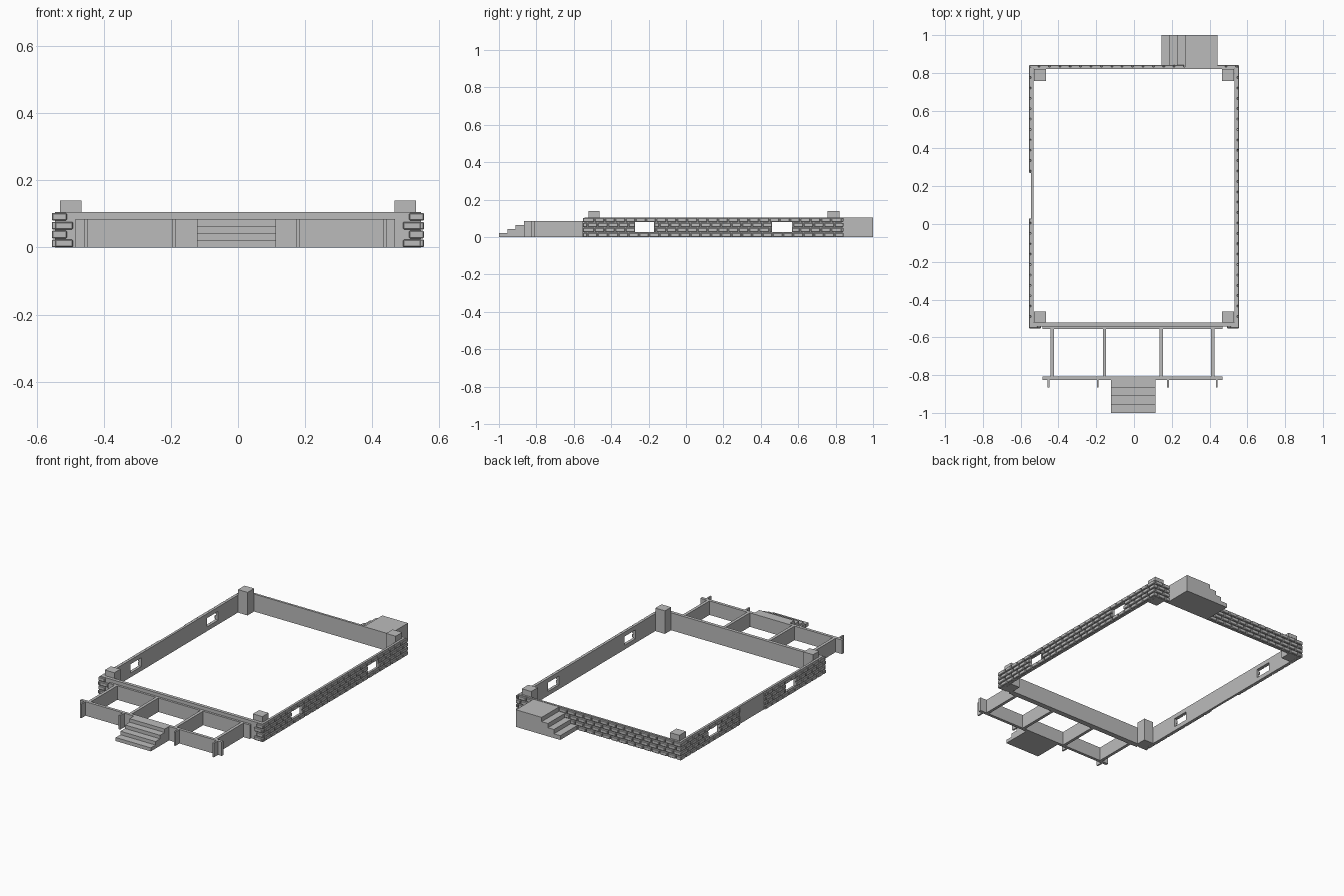
import bpy
import bmesh
from mathutils import Matrix, Vector

cube = bpy.data.objects.get("Cube")
if cube:
    bpy.data.objects.remove(cube, do_unlink=True)

stone = bpy.data.materials.new("stone_grey")
stone.use_nodes = True
GREY = (0.5, 0.5, 0.5, 1)
stone.diffuse_color = GREY
stone.node_tree.nodes["Principled BSDF"].inputs["Base Color"].default_value = GREY

# Overall sizes: wall core, brick face, course height
CORE_X, FRONT, BACK = 0.545, -0.542, 0.832
THICK, WALL_TOP, DECK_TOP = 0.02, 0.106, 0.085
PROUD, JOINT, BRICK = 0.01, 0.005, 0.055
COURSES = 4
ROW = WALL_TOP / COURSES
WINDOWS = [(-0.273, -0.17), (0.46, 0.567)]


def boxes(name, spans):
    """One object from boxes given as (x0, x1, y0, y1, z0, z1)."""
    bm = bmesh.new()
    for x0, x1, y0, y1, z0, z1 in spans:
        lo, hi = Vector((x0, y0, z0)), Vector((x1, y1, z1))
        mat = Matrix.Translation((lo + hi) / 2) @ Matrix.Diagonal((*(hi - lo), 1))
        bmesh.ops.create_cube(bm, size=1, matrix=mat)
    return finish(name, bm)


def finish(name, bm):
    mesh = bpy.data.meshes.new(name)
    bm.to_mesh(mesh)
    bm.free()
    mesh.materials.append(stone)
    obj = bpy.data.objects.new(name, mesh)
    bpy.context.collection.objects.link(obj)
    return obj


def cut(target, cutter):
    mod = target.modifiers.new("opening", 'BOOLEAN')
    mod.operation = 'DIFFERENCE'
    mod.object = cutter
    bpy.context.view_layer.objects.active = target
    bpy.ops.object.modifier_apply(modifier=mod.name)
    bpy.data.objects.remove(cutter, do_unlink=True)


def stairs(name, outline, axis, start, depth):
    """Solid flight: a stepped outline (u, z) extruded along x or y."""
    bm = bmesh.new()
    if axis == 'x':
        verts = [bm.verts.new((start, u, z)) for u, z in outline]
        move = (depth, 0, 0)
    else:
        verts = [bm.verts.new((u, start, z)) for u, z in outline]
        move = (0, depth, 0)
    face = bm.faces.new(verts)
    ext = bmesh.ops.extrude_face_region(bm, geom=[face])
    bmesh.ops.translate(bm, vec=move,
                        verts=[v for v in ext["geom"] if isinstance(v, bmesh.types.BMVert)])
    bmesh.ops.recalc_face_normals(bm, faces=bm.faces)
    return finish(name, bm)


def step_outline(edges, top, end):
    """Rising steps whose nosings sit at the given edges."""
    pts = [(edges[0], 0)]
    rise = top / len(edges)
    for i, u in enumerate(edges):
        z = rise * (i + 1)
        pts += [(u, z), (edges[i + 1] if i + 1 < len(edges) else end, z)]
    return pts + [(end, 0)]


def course(lo, hi, row, gaps):
    """Brick intervals of one course, running bond, broken at the gaps."""
    out, start = [], lo
    nxt = lo + BRICK * (1 if row % 2 else 0.5)
    while start < hi - 0.01:
        end = min(nxt, hi)
        pieces = [(start, end - (JOINT if end < hi else 0))]
        for g0, g1 in gaps:
            pieces = [p for a, b in pieces
                      for p in ((a, min(b, g0)), (max(a, g1), b)) if p[1] - p[0] > 0.004]
        out += pieces
        start, nxt = end, end + BRICK
    return out


def brickwork(name, spans):
    obj = boxes(name, spans)
    bev = obj.modifiers.new("worn_edges", 'BEVEL')
    bev.width = 0.003
    bev.segments = 1
    return obj


# Foundation walls with basement window openings
wall = boxes("foundation_wall", [(-CORE_X, CORE_X, FRONT, BACK, 0, WALL_TOP)])
inner = CORE_X - 0.014
cut(wall, boxes("room_cutter", [(-inner, inner, FRONT + THICK, BACK - 0.012, -1, 1)]))
for y0, y1 in WINDOWS:
    cut(wall, boxes("window_cutter", [(-1, 1, y0, y1, ROW, 3 * ROW)]))

# Brick facing on both sides, the back and the front corners
sides = {"left": [], "right": []}
back, corners = [], []
for row in range(COURSES):
    z0, z1 = row * ROW + 0.001, (row + 1) * ROW - 0.003
    odd = row % 2
    reach = 0 if odd else PROUD
    openings = WINDOWS if row in (1, 2) else []
    for side, sign in (("left", 1), ("right", -1)):
        gaps = openings + ([(0.03, 0.27)] if sign < 0 else [])
        xs = sorted((sign * (CORE_X - 0.004), sign * (CORE_X + PROUD)))
        for a, b in course(FRONT - reach, BACK + reach, row, gaps):
            sides[side].append((*xs, a, b, z0, z1))
        # Front returns, toothed like quoins
        end = 0.51 if odd else 0.492
        outer = CORE_X + PROUD - reach
        cx = sorted((sign * end, sign * outer))
        corners.append((*cx, FRONT - PROUD, FRONT + 0.004, z0, z1))
    half = CORE_X + PROUD - reach
    for a, b in course(-half, half, row, []):
        back.append((a, b, BACK - 0.004, BACK + PROUD, z0, z1))
for side, spans in sides.items():
    brickwork(side + "_bricks", spans)
brickwork("back_bricks", back)
brickwork("front_corner_bricks", corners)

# Corner piers standing inside the walls
for side, sign in (("left", 1), ("right", -1)):
    x0, x1 = sorted((sign * 0.466, sign * 0.53))
    for end, y0, y1 in (("front", -0.522, -0.463), ("back", 0.757, 0.82)):
        boxes(f"{end}_{side}_pier", [(x0, x1, y0, y1, 0, 0.14)])

# Porch framing: ledger, joists, front beam and thin post plates
RIM = (-0.484, 0.468)
boxes("porch_ledger", [(*RIM, FRONT - 0.013, FRONT, 0, DECK_TOP)])
boxes("porch_front_beam", [(*RIM, -0.825, -0.807, 0, DECK_TOP)])
for i, x in enumerate((-0.432, -0.156, 0.145, 0.416)):
    boxes(f"porch_joist_{i + 1}", [(x - 0.009, x + 0.009, -0.807, FRONT - 0.013, 0, DECK_TOP)])
for i, x in enumerate((-0.452, -0.192, 0.179, 0.438)):
    boxes(f"porch_post_plate_{i + 1}", [(x - 0.005, x + 0.005, -0.865, -0.825, 0, DECK_TOP)])

# Front steps and back landing with its side steps
stairs("front_steps", step_outline([-1.0, -0.955, -0.911, -0.867], DECK_TOP, -0.807),
       'x', -0.122, 0.236)
stairs("back_landing", step_outline([0.145, 0.188, 0.228, 0.27], 0.104, 0.443),
       'y', BACK, 1.0 - BACK)
